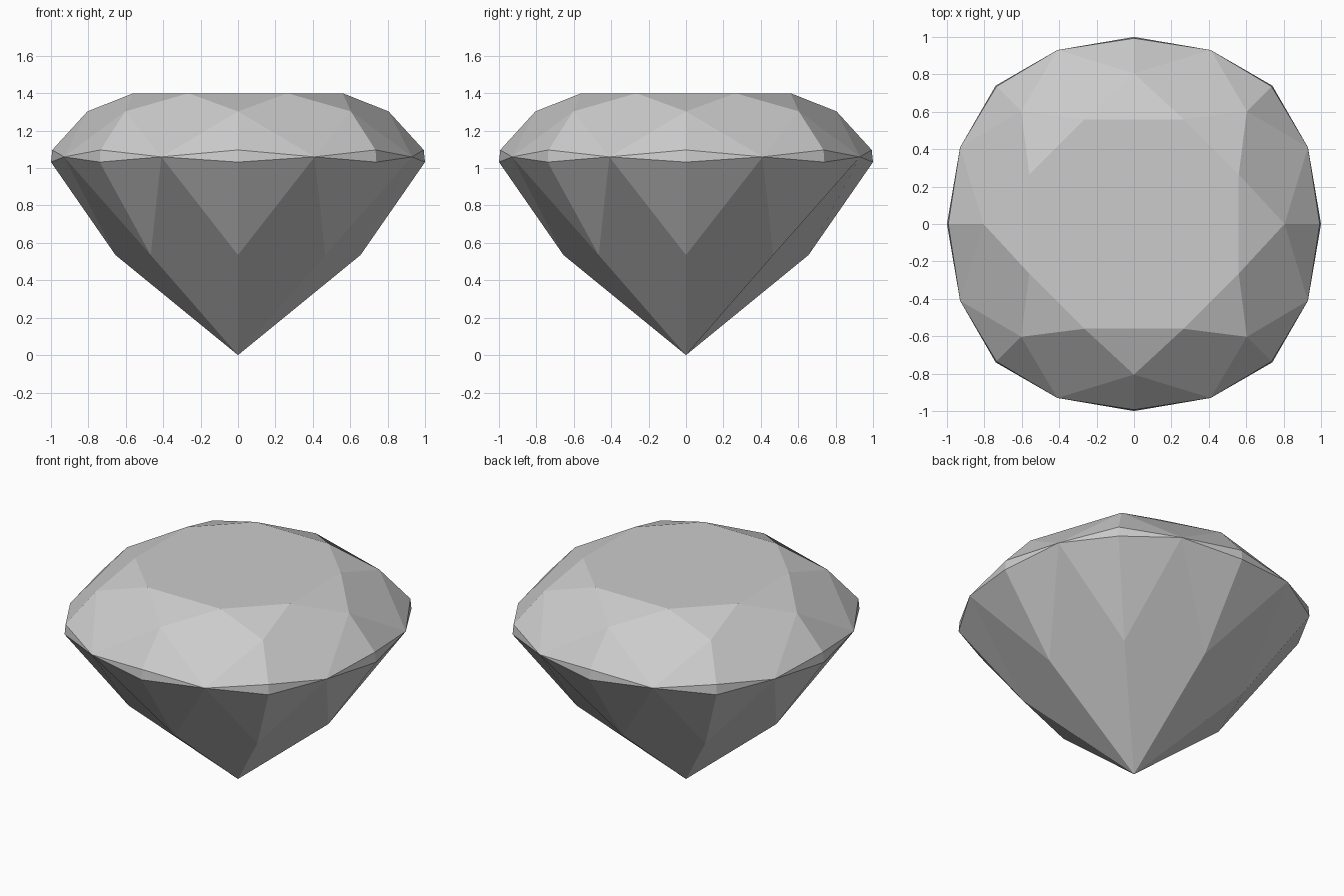
import bpy
import bmesh
from math import sqrt
from mathutils import Matrix, Vector

cube = bpy.data.objects.get("Cube")
if cube:
    bpy.data.objects.remove(cube)

stone = bpy.data.materials.new("stone_grey")
stone.use_nodes = True
stone.diffuse_color = (0.6, 0.6, 0.6, 1)
stone.node_tree.nodes["Principled BSDF"].inputs["Base Color"].default_value = (0.6, 0.6, 0.6, 1)


def quarter_ring(first, second):
    """Repeat two points around z in quarter turns, giving eight points."""
    turns = [Matrix.Rotation(k * 1.5707963, 3, "Z") for k in range(4)]
    return [t @ Vector(p) for t in turns for p in (first, second)]


def main_ring(axis_radius, diagonal_radius, z):
    d = diagonal_radius / sqrt(2)
    return quarter_ring((axis_radius, 0, z), (d, d, z))


def between_ring(a, b, z):
    return quarter_ring((a, b, z), (b, a, z))


def build(name, facets):
    bm = bmesh.new()
    for facet in facets:
        bm.faces.new([bm.verts.new(p) for p in facet])
    bmesh.ops.remove_doubles(bm, verts=bm.verts, dist=0.0001)
    mesh = bpy.data.meshes.new(name)
    bm.to_mesh(mesh)
    bm.free()
    mesh.materials.append(stone)
    bpy.context.collection.objects.link(bpy.data.objects.new(name, mesh))


# Rings of corners, from the table down to the point
table = between_ring(0.56, 0.265, 1.4)
star = main_ring(0.805, 0.853, 1.303)
upper = main_ring(0.993, 1.04, 1.097)
girdle = between_ring(0.93, 0.41, 1.06)
lower = main_ring(1.0, 1.046, 1.032)
waist = main_ring(0.655, 0.66, 0.535)
point = Vector((0, 0, 0))

crown_facets, girdle_facets, pavilion_facets = [table], [], []
for i in range(8):
    j = (i + 1) % 8
    # Crown: star, kite and two upper girdle facets
    crown_facets += [
        (table[i - 1], star[i], table[i]),
        (star[i], girdle[i], star[j], table[i]),
        (star[i], upper[i], girdle[i]),
        (star[i], girdle[i - 1], upper[i]),
    ]
    # Girdle: thin triangles meeting at each main corner
    girdle_facets += [
        (lower[i], girdle[i], upper[i]),
        (girdle[i - 1], lower[i], upper[i]),
    ]
    # Pavilion: two lower girdle facets and a long kite down to the point
    kite = [waist[i], point, waist[j], girdle[i]]
    if i % 4 == 1:
        kite = kite[1:] + kite[:1]
    pavilion_facets += [
        (lower[i], waist[i], girdle[i]),
        (girdle[i - 1], waist[i], lower[i]),
        kite,
    ]

build("crown", crown_facets)
build("girdle", girdle_facets)
build("pavilion", pavilion_facets)
